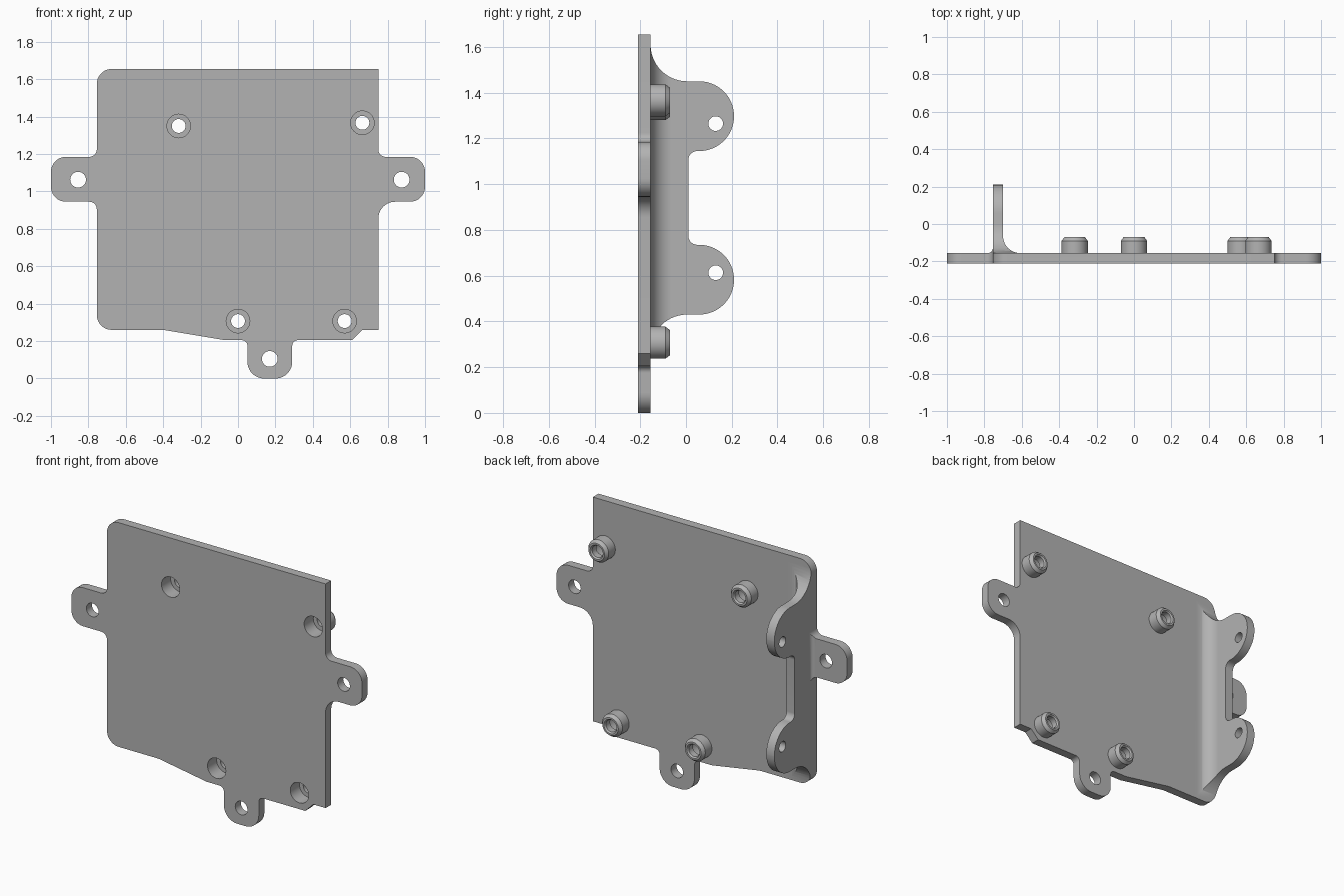
import bpy, bmesh, math
from mathutils import Vector

if "Cube" in bpy.data.objects:
    bpy.data.objects.remove(bpy.data.objects["Cube"])

FRONT, BACK = -0.21, -0.155          # plate faces along y

grey = bpy.data.materials.new("plain grey")
grey.use_nodes = True
grey.diffuse_color = (0.45, 0.45, 0.45, 1)
grey.node_tree.nodes["Principled BSDF"].inputs["Base Color"].default_value = (0.45, 0.45, 0.45, 1)


def rounded(corners, steps=10):
    """Turn (u, v, radius) corners into an outline with filleted corners."""
    out = []
    for i, (u, v, r) in enumerate(corners):
        p = Vector((u, v))
        if not r:
            out.append(p)
            continue
        a = (Vector(corners[i - 1][:2]) - p).normalized()
        b = (Vector(corners[(i + 1) % len(corners)][:2]) - p).normalized()
        half = a.angle(b) / 2
        centre = p + (a + b).normalized() * r / math.sin(half)
        start = p + a * r / math.tan(half) - centre
        end = p + b * r / math.tan(half) - centre
        sweep = start.angle_signed(end)      # clockwise positive
        for k in range(steps + 1):
            t = -sweep * k / steps
            out.append(centre + Vector((start.x * math.cos(t) - start.y * math.sin(t),
                                        start.x * math.sin(t) + start.y * math.cos(t))))
    return out


def finish(name, bm):
    bmesh.ops.recalc_face_normals(bm, faces=bm.faces)
    mesh = bpy.data.meshes.new(name)
    bm.to_mesh(mesh)
    bm.free()
    mesh.materials.append(grey)
    ob = bpy.data.objects.new(name, mesh)
    bpy.context.collection.objects.link(ob)
    return ob


def prism(name, outline, axis, low, high):
    """Extrude an outline along x, y or z."""
    place = {"x": lambda u, v, w: (w, u, v),
             "y": lambda u, v, w: (u, w, v),
             "z": lambda u, v, w: (u, v, w)}[axis]
    bm = bmesh.new()
    rings = [[bm.verts.new(place(p[0], p[1], w)) for p in outline] for w in (low, high)]
    n = len(outline)
    bm.faces.new(rings[0])
    bm.faces.new(rings[1])
    for i in range(n):
        j = (i + 1) % n
        bm.faces.new((rings[0][i], rings[0][j], rings[1][j], rings[1][i]))
    return finish(name, bm)


def circle(u, v, r, n=40):
    return [(u + r * math.cos(math.tau * k / n), v + r * math.sin(math.tau * k / n)) for k in range(n)]


def combine(target, tool, operation):
    """Apply a boolean and discard the tool."""
    mod = target.modifiers.new("combine", "BOOLEAN")
    mod.operation, mod.solver, mod.object = operation, "EXACT", tool
    bpy.context.view_layer.update()
    deps = bpy.context.evaluated_depsgraph_get()
    mesh = bpy.data.meshes.new_from_object(target.evaluated_get(deps))
    target.modifiers.clear()
    target.data = mesh
    bpy.data.objects.remove(tool)


def smooth(ob):
    bpy.ops.object.select_all(action="DESELECT")
    ob.select_set(True)
    bpy.context.view_layer.objects.active = ob
    bpy.ops.object.shade_smooth_by_angle(angle=math.radians(30))


# Plate outline with three mounting tabs (x, z, corner radius)
plate_outline = rounded([
    (-0.755, 1.655, 0.08), (-0.755, 1.185, 0.04), (-1, 1.185, 0.08), (-1, 0.945, 0.08),
    (-0.755, 0.945, 0.04), (-0.755, 0.26, 0.08), (-0.40, 0.26, 0), (-0.07, 0.205, 0),
    (0.05, 0.205, 0.03), (0.05, 0, 0.09), (0.29, 0, 0.09), (0.29, 0.205, 0.03),
    (0.61, 0.205, 0), (0.665, 0.26, 0), (0.75, 0.26, 0), (0.75, 0.945, 0.09),
    (1, 0.945, 0.08), (1, 1.185, 0.08), (0.75, 1.185, 0.04), (0.75, 1.655, 0)])
plate = prism("mounting_plate", plate_outline, "y", FRONT, BACK)

# Side flange: filleted section, trimmed to its two-lobed side shape
flange = prism("side_flange", rounded([
    (-0.80, -0.18, 0), (-0.80, BACK, 0), (-0.755, BACK, 0.025), (-0.755, 0.25, 0),
    (-0.70, 0.25, 0), (-0.70, BACK, 0.09), (-0.58, BACK, 0), (-0.58, -0.18, 0)]), "z", 0.1, 1.8)
side_shape = rounded([
    (-0.19, 1.7, 0), (BACK, 1.7, 0), (BACK, 1.45, 0.16), (0.21, 1.45, 0.152),
    (0.21, 1.145, 0.152), (0.01, 1.145, 0.04), (0.01, 0.735, 0.04), (0.21, 0.735, 0.152),
    (0.21, 0.43, 0.152), (BACK, 0.43, 0.16), (BACK, 0.2, 0), (-0.19, 0.2, 0)], 14)
combine(flange, prism("side_trim", side_shape, "x", -0.9, -0.5), "INTERSECT")
combine(flange, prism("edge_trim", plate_outline, "y", -0.3, 0.4), "INTERSECT")
for z in (1.265, 0.613):
    combine(flange, prism("flange_hole", circle(0.13, z, 0.032), "x", -0.9, -0.5), "DIFFERENCE")
combine(plate, flange, "UNION")

# Tab holes and the wide openings in front of the bosses
boss_spots = [(-0.317, 1.35), (0.665, 1.367), (0, 0.307), (0.57, 0.307)]
holes = [(-0.855, 1.063, 0.042), (0.875, 1.063, 0.042), (0.17, 0.105, 0.042)]
holes += [(x, z, 0.063) for x, z in boss_spots]
for x, z, r in holes:
    combine(plate, prism("plate_hole", circle(x, z, r), "y", -0.3, -0.1), "DIFFERENCE")
smooth(plate)

# Hollow screw bosses turned around the y axis (radius, y)
section = [(0.063, BACK), (0.07, BACK), (0.07, -0.09), (0.055, -0.07),
           (0.044, -0.07), (0.037, -0.08), (0.037, -0.12), (0.063, -0.12)]
for number, (x, z) in enumerate(boss_spots, 1):
    bm = bmesh.new()
    rings = [[bm.verts.new((u, y, v)) for u, v in circle(x, z, r)] for r, y in section]
    for i, ring in enumerate(rings):
        last = rings[i - 1]
        for k in range(len(ring)):
            bm.faces.new((last[k - 1], last[k], ring[k], ring[k - 1]))
    smooth(finish(f"screw_boss_{number}", bm))
